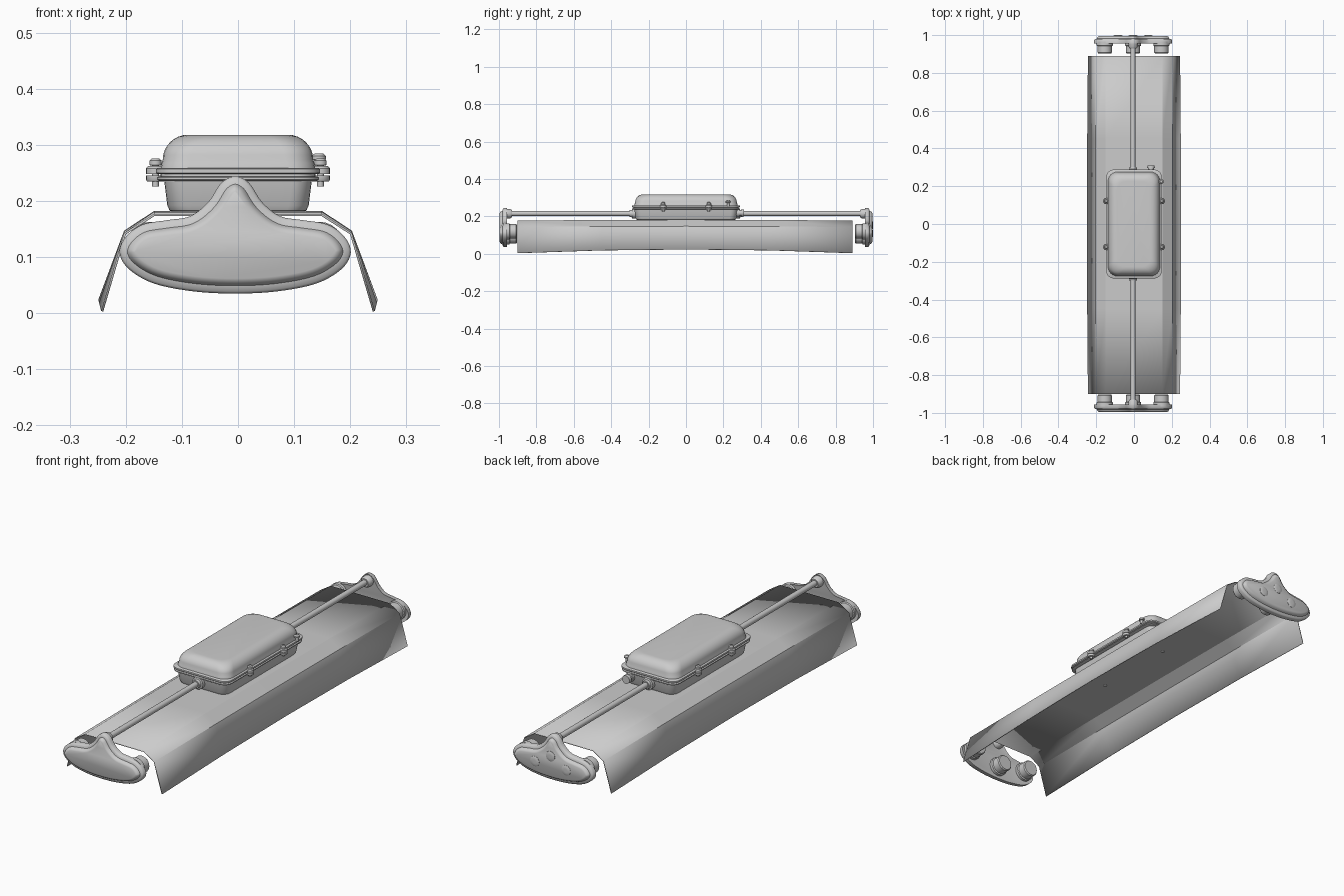
import bpy, bmesh, math
from mathutils import Vector

if "Cube" in bpy.data.objects:
    bpy.data.objects.remove(bpy.data.objects["Cube"])


def finish(name, bm, angle=35):
    bmesh.ops.recalc_face_normals(bm, faces=bm.faces)
    me = bpy.data.meshes.new(name)
    bm.to_mesh(me)
    bm.free()
    ob = bpy.data.objects.new(name, me)
    bpy.context.collection.objects.link(ob)
    bpy.ops.object.select_all(action='DESELECT')
    ob.select_set(True)
    bpy.context.view_layer.objects.active = ob
    bpy.ops.object.shade_smooth_by_angle(angle=math.radians(angle))
    return ob


def loft(name, loops, angle=35):
    """Skin equal-length closed loops and close both ends."""
    bm = bmesh.new()
    rows = [[bm.verts.new(p) for p in loop] for loop in loops]
    n = len(rows[0])
    for a, b in zip(rows, rows[1:]):
        for i in range(n):
            j = (i + 1) % n
            bm.faces.new((a[i], a[j], b[j], b[i]))
    bm.faces.new(rows[0])
    bm.faces.new(rows[-1])
    return finish(name, bm, angle)


def turned(name, x, y, z, steps, axis='Y', n=24):
    """Round part from (offset along axis, radius) steps."""
    loops = []
    for d, r in steps:
        ring = []
        for i in range(n):
            a = 2 * math.pi * i / n
            c, s = r * math.cos(a), r * math.sin(a)
            ring.append((x + c, y + d, z + s) if axis == 'Y' else (x + c, y + s, z + d))
        loops.append(ring)
    return loft(name, loops)


def round_rect(hx, hy, r, z, n=6):
    pts = []
    for k, (sx, sy) in enumerate(((1, 1), (-1, 1), (-1, -1), (1, -1))):
        for i in range(n + 1):
            a = math.pi / 2 * (k + i / n)
            pts.append((sx * (hx - r) + r * math.cos(a), sy * (hy - r) + r * math.sin(a), z))
    return pts


def smooth_loop(pts, sub=5):
    """Closed Catmull-Rom curve through 2D points."""
    out, n = [], len(pts)
    for i in range(n):
        a, b, c, d = (Vector(pts[(i + k) % n]) for k in (-1, 0, 1, 2))
        for k in range(sub):
            t = k / sub
            out.append(0.5 * (2 * b + (c - a) * t + (2 * a - 5 * b + 4 * c - d) * t * t
                              + (3 * b - a - 3 * c + d) * t ** 3))
    return out


def inset(pts, d):
    out, n = [], len(pts)
    for i in range(n):
        t = (pts[(i + 1) % n] - pts[i - 1]).normalized()
        out.append(pts[i] + Vector((t.y, -t.x)) * d)
    return out


CX = -0.005

# Folded sheet reflector, slightly bowed along its length
bm = bmesh.new()
rows = []
for y, lift in ((-0.9, 0), (-0.45, 0.75), (0, 1), (0.45, 0.75), (0.89, 0)):
    half = [(0.244 + 0.005 * lift, 0.004 + 0.02 * lift), (0.203, 0.143 + 0.004 * lift),
            (0.150, 0.177 + 0.005 * lift)]
    prof = [(-x, z) for x, z in half] + [(x, z) for x, z in reversed(half)]
    rows.append([bm.verts.new((x, y, z)) for x, z in prof])
for a, b in zip(rows, rows[1:]):
    for i in range(5):
        bm.faces.new((a[i], a[i + 1], b[i + 1], b[i]))
shade = finish("reflector_shade", bm, 12)
sol = shade.modifiers.new("thickness", 'SOLIDIFY')
sol.thickness = 0.004
sol.offset = -1

# End caps: pointed crescent outline, clockwise from the peak
side = [(0.025, 0.232), (0.048, 0.198), (0.08, 0.173), (0.12, 0.166), (0.165, 0.158),
        (0.195, 0.136), (0.206, 0.108), (0.19, 0.079), (0.145, 0.053), (0.075, 0.039)]
ctrl = [(0, 0.244)] + side + [(0, 0.035)] + [(-x, z) for x, z in reversed(side)]
outline = smooth_loop(ctrl)
steps = [(0.958, 0.006), (0.956, 0), (0.974, 0), (0.979, 0.004), (0.981, 0.014),
         (0.988, 0.017), (0.993, 0.021), (0.996, 0.027)]
for end, s in (("front", -1), ("back", 1)):
    loft(f"{end}_end_cap", [[(CX + p.x, s * y, p.y) for p in inset(outline, d)]
                            for y, d in steps], 50)
    # Lamp sockets on the inner side
    for tag, x, z in (("left", -0.15, 0.12), ("middle", 0, 0.092), ("right", 0.15, 0.12)):
        turned(f"{end}_socket_{tag}", CX + x, 0, z,
               [(s * 0.965, 0.043), (s * 0.945, 0.043), (s * 0.942, 0.038),
                (s * 0.908, 0.038), (s * 0.903, 0.034)])
    # Support rod with collars at cap and box
    turned(f"{end}_rod", CX, 0, 0.215, [(s * 0.26, 0.013), (s * 0.96, 0.013)])
    turned(f"{end}_rod_boss", CX, 0, 0.214,
           [(s * 0.97, 0.026), (s * 0.94, 0.025), (s * 0.93, 0.019)])
    turned(f"{end}_rod_collar", CX, 0, 0.215,
           [(s * 0.265, 0.027), (s * 0.288, 0.027), (s * 0.29, 0.02), (s * 0.302, 0.018)])

# Round studs on the outer face of the back cap
for i, (x, z) in enumerate(((-0.08, 0.108), (0, 0.152), (0.08, 0.108))):
    turned(f"back_stud_{i + 1}", CX + x, 0, z,
           [(0.99, 0.024), (0.997, 0.023), (0.9995, 0.017), (1.0, 0.008)])

# Control box: tub, two rims and domed lid
loft("box_base", [round_rect(hx, hy, 0.035, z) for hx, hy, z in
                  ((0.112, 0.255, 0.179), (0.122, 0.266, 0.183), (0.126, 0.27, 0.192),
                   (0.132, 0.276, 0.24))])
for nm, z0, z1, g in (("base_rim", 0.236, 0.244, 0), ("lid_rim", 0.248, 0.259, 0.002)):
    loft(nm, [round_rect(0.144 + g - d, 0.286 + g - d, 0.038, z) for z, d in
              ((z0, 0.003), (z0 + 0.002, 0), (z1 - 0.002, 0), (z1, 0.003))])
loft("box_seal", [round_rect(0.138, 0.28, 0.035, z) for z in (0.243, 0.249)])
lid = [(0.138, 0.276, 0.257), (0.136, 0.274, 0.268)]
for i in range(9):
    a = math.pi / 2 * i / 8
    k = 0.045 * (1 - math.cos(a))
    lid.append((0.134 - k, 0.272 - k, 0.274 + 0.044 * math.sin(a)))
loft("box_lid", [round_rect(hx, hy, 0.05, z) for hx, hy, z in lid], 50)

# Lid lugs and clamping screws along both sides
for sx in (-1, 1):
    for sy in (-1, 1):
        x, y = sx * 0.147, sy * 0.122
        turned("base_lug", x, y, 0, [(0.235, 0.015), (0.238, 0.017), (0.245, 0.017)], 'Z', 16)
        turned("lid_lug", x, y, 0, [(0.248, 0.017), (0.258, 0.017), (0.262, 0.013)], 'Z', 16)
        turned("lid_screw", x, y, 0, [(0.226, 0.006), (0.263, 0.006), (0.264, 0.011),
                                      (0.272, 0.011), (0.276, 0.006)], 'Z', 12)

# Corner catch and cable gland at the back of the box
turned("corner_catch", 0.144, 0.225, 0, [(0.255, 0.007), (0.272, 0.007), (0.274, 0.013),
                                         (0.28, 0.013), (0.285, 0.007)], 'Z', 12)
turned("cable_gland", 0.09, 0, 0.218, [(0.26, 0.02), (0.285, 0.02), (0.286, 0.015),
                                       (0.296, 0.015), (0.297, 0.02), (0.311, 0.019)], n=16)

# Fixing screws under the reflector
for y in (-0.2, 0.2):
    turned("reflector_screw", 0, y, 0, [(0.172, 0.005), (0.174, 0.008), (0.185, 0.008)], 'Z', 12)
